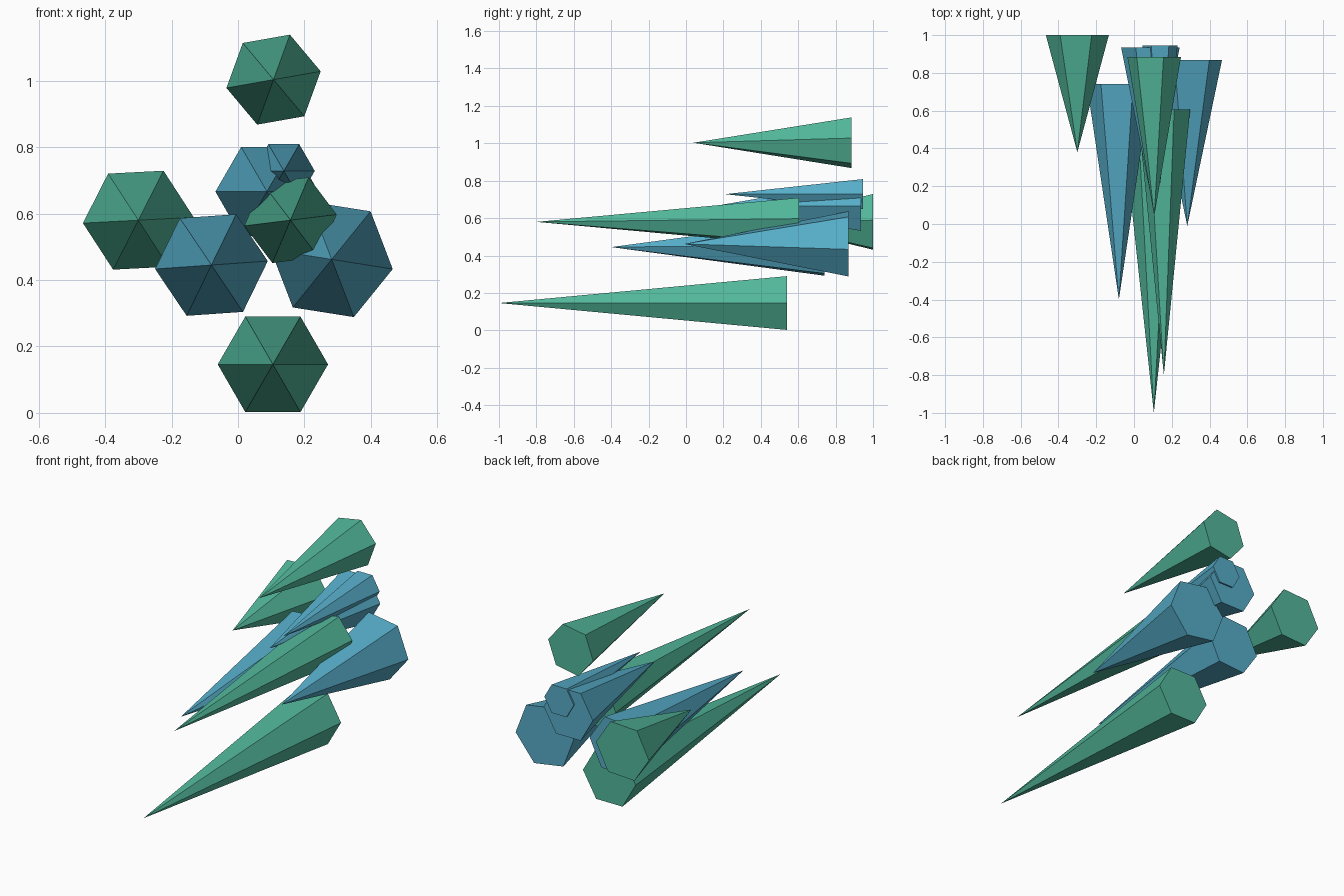
import bpy, bmesh
from math import sin, cos, tau, radians

cube = bpy.data.objects.get("Cube")
if cube:
    bpy.data.objects.remove(cube, do_unlink=True)


def make_material(name, rgb):
    mat = bpy.data.materials.new(name)
    mat.use_nodes = True
    colour = (*rgb, 1.0)
    mat.diffuse_color = colour
    mat.node_tree.nodes["Principled BSDF"].inputs["Base Color"].default_value = colour
    return mat


green = make_material("sea_green", (0.084, 0.474, 0.323))
blue = make_material("sky_blue", (0.093, 0.413, 0.578))


def make_spike(name, mat, x, z, radius, twist, tip_y, base_y, sides=6):
    """Closed six-sided spike pointing to the front (-y)."""
    bm = bmesh.new()
    tip = bm.verts.new((x, tip_y, z))
    ring = []
    for i in range(sides):
        a = radians(twist) + tau * i / sides
        ring.append(bm.verts.new((x + radius * cos(a), base_y, z + radius * sin(a))))
    bm.faces.new(ring)
    for i in range(sides):
        bm.faces.new((tip, ring[i], ring[(i + 1) % sides]))
    bmesh.ops.recalc_face_normals(bm, faces=bm.faces)
    mesh = bpy.data.meshes.new(name)
    bm.to_mesh(mesh)
    bm.free()
    mesh.materials.append(mat)
    obj = bpy.data.objects.new(name, mesh)
    bpy.context.collection.objects.link(obj)
    return obj


# Green spikes: x, z, radius, twist, tip y, base y
make_spike("bottom_spike", green, 0.105, 0.146, 0.166, 0, -1.0, 0.54)
make_spike("right_spike", green, -0.30, 0.58, 0.167, 3, 0.38, 1.0)
make_spike("top_spike", green, 0.107, 1.003, 0.144, 10, 0.04, 0.885)
make_spike("centre_spike", green, 0.158, 0.58, 0.14, 7, -0.80, 0.605)

# Blue spikes
make_spike("lower_right_spike", blue, -0.08, 0.445, 0.17, 4, -0.40, 0.74)
make_spike("lower_left_spike", blue, 0.282, 0.462, 0.186, -9, -0.01, 0.868)
make_spike("upper_spike", blue, 0.087, 0.666, 0.155, 0, 0.16, 0.935)
make_spike("small_spike", blue, 0.138, 0.728, 0.093, 0, 0.21, 0.945)
